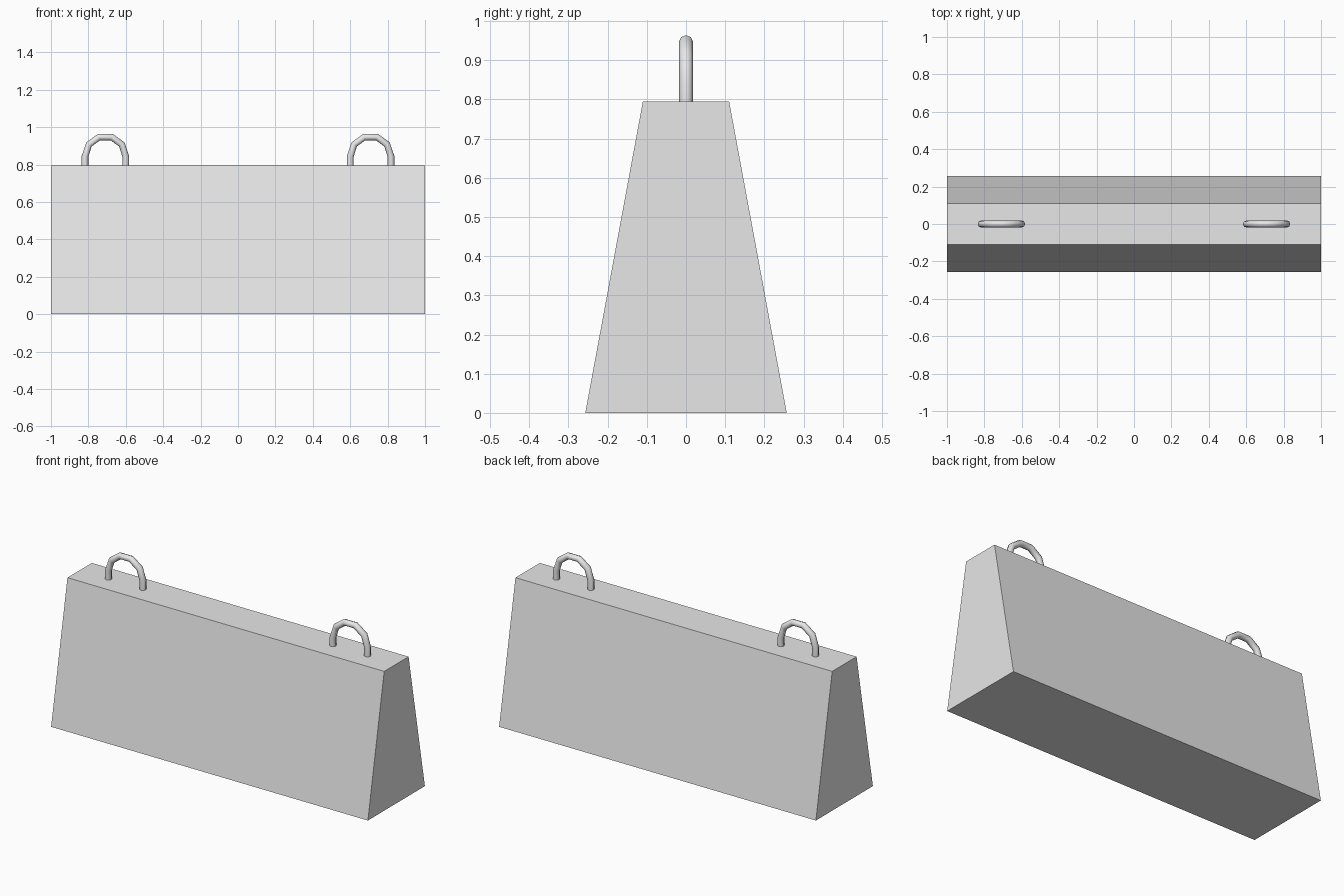
import bpy
import bmesh
from math import cos, sin, pi, radians

default_cube = bpy.data.objects.get("Cube")
if default_cube:
    bpy.data.objects.remove(default_cube, do_unlink=True)

HALF_LENGTH = 1.0
HEIGHT = 0.795
BASE_HALF = 0.257
TOP_HALF = 0.11


def make_material(name, color):
    mat = bpy.data.materials.new(name)
    mat.use_nodes = True
    mat.diffuse_color = color
    mat.node_tree.nodes["Principled BSDF"].inputs["Base Color"].default_value = color
    return mat


grey = make_material("light grey", (0.8, 0.8, 0.8, 1))


# Tapered block: trapezoid profile extruded along x
def make_block():
    bm = bmesh.new()
    profile = [(-BASE_HALF, 0), (BASE_HALF, 0), (TOP_HALF, HEIGHT), (-TOP_HALF, HEIGHT)]
    end = bm.faces.new([bm.verts.new((-HALF_LENGTH, y, z)) for y, z in profile])
    grown = bmesh.ops.extrude_face_region(bm, geom=[end])["geom"]
    moved = [v for v in grown if isinstance(v, bmesh.types.BMVert)]
    bmesh.ops.translate(bm, verts=moved, vec=(2 * HALF_LENGTH, 0, 0))
    bmesh.ops.recalc_face_normals(bm, faces=bm.faces)
    mesh = bpy.data.meshes.new("concrete_block")
    bm.to_mesh(mesh)
    bm.free()
    mesh.materials.append(grey)
    block = bpy.data.objects.new("concrete_block", mesh)
    bpy.context.collection.objects.link(block)


# Lifting loop: round bar bent into an arch, with its feet sunk in the block
def make_loop(name, x, radius=0.109, bar=0.018, arc_z=0.843, segments=5):
    angles = [pi - pi * i / segments for i in range(segments + 1)]
    arch = [(radius * cos(a), arc_z + radius * sin(a)) for a in angles]
    foot_z = HEIGHT - 0.02
    path = [(-radius, foot_z)] + arch + [(radius, foot_z)]

    curve = bpy.data.curves.new(name, "CURVE")
    curve.dimensions = "3D"
    curve.bevel_depth = bar
    curve.bevel_resolution = 2
    curve.use_fill_caps = True
    spline = curve.splines.new("POLY")
    spline.points.add(len(path) - 1)
    for point, (px, pz) in zip(spline.points, path):
        point.co = (px, 0, pz, 1)
    curve.materials.append(grey)

    loop = bpy.data.objects.new(name, curve)
    loop.location.x = x
    bpy.context.collection.objects.link(loop)
    bpy.ops.object.select_all(action="DESELECT")
    loop.select_set(True)
    bpy.context.view_layer.objects.active = loop
    bpy.ops.object.convert(target="MESH")
    bpy.ops.object.shade_smooth_by_angle(angle=radians(50))


make_block()
for side, sign in (("left", 1), ("right", -1)):
    make_loop(side + "_lifting_loop", sign * 0.709)
